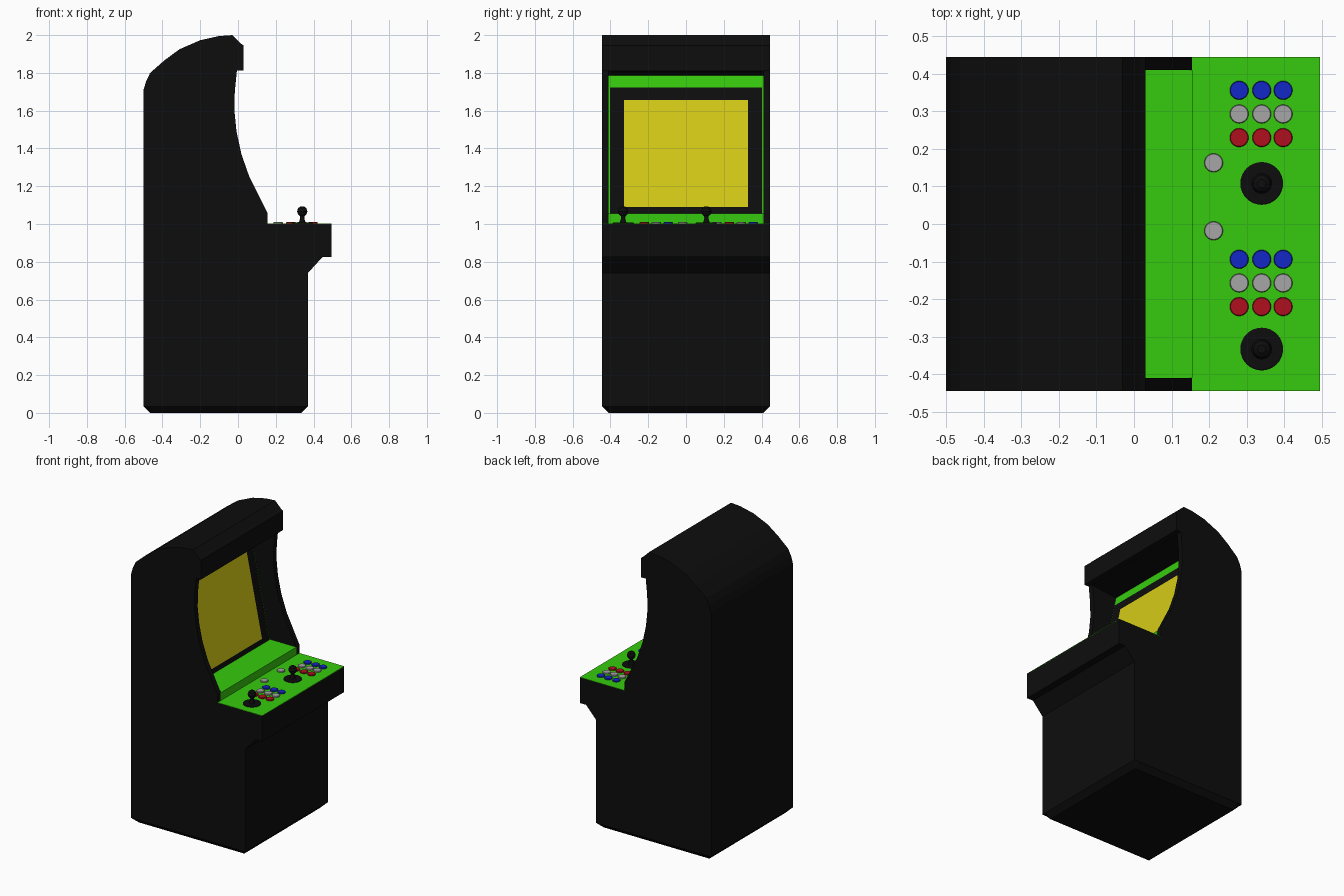
import bpy, bmesh
from mathutils import Vector

if "Cube" in bpy.data.objects:
    bpy.data.objects.remove(bpy.data.objects["Cube"])


def material(name, rgb):
    m = bpy.data.materials.new(name)
    m.diffuse_color = (*rgb, 1)
    m.use_nodes = True
    m.node_tree.nodes["Principled BSDF"].inputs["Base Color"].default_value = m.diffuse_color
    return m


BLACK = material("black", (0.004, 0.004, 0.004))
GREEN = material("green", (0.037, 0.59, 0.004))
YELLOW = material("yellow", (0.66, 0.59, 0.008))
BLUE = material("blue", (0.007, 0.02, 0.58))
RED = material("red", (0.43, 0.005, 0.013))
SILVER = material("silver", (0.38, 0.38, 0.38))


def finish(bm, name, mat):
    bmesh.ops.recalc_face_normals(bm, faces=bm.faces)
    me = bpy.data.meshes.new(name)
    bm.to_mesh(me)
    bm.free()
    me.materials.append(mat)
    ob = bpy.data.objects.new(name, me)
    bpy.context.collection.objects.link(ob)
    return ob


def prism(name, profile, half, mat, chamfer=0):
    """Extrude an (x, z) profile across y; optionally chamfer the bottom side edges."""
    bm = bmesh.new()
    sections = [(-half, chamfer), (half, chamfer)]
    if chamfer:
        sections = [(-half, chamfer), (chamfer - half, 0), (half - chamfer, 0), (half, chamfer)]
    rings = [[bm.verts.new((x, y, max(z, low))) for x, z in profile] for y, low in sections]
    n = len(profile)
    for a, b in zip(rings, rings[1:]):
        for i in range(n):
            j = (i + 1) % n
            bm.faces.new((a[i], a[j], b[j], b[i]))
    bm.faces.new(rings[0])
    bm.faces.new(rings[-1])
    return finish(bm, name, mat)


def lathe(name, x, y, rings, mat, sides=24, smooth=False):
    """Round part standing on the control panel from (radius, z) rings."""
    bm = bmesh.new()
    loops = []
    for r, z in rings:
        c = bmesh.ops.create_circle(bm, segments=sides, radius=r)["verts"]
        for v in c:
            v.co += Vector((x, y, z))
        loops.append(c)
    for a, b in zip(loops, loops[1:]):
        for i in range(sides):
            j = (i + 1) % sides
            bm.faces.new((a[i], a[j], b[j], b[i]))
    bm.faces.new(loops[0])
    bm.faces.new(loops[-1])
    ob = finish(bm, name, mat)
    if smooth:
        bpy.ops.object.select_all(action='DESELECT')
        ob.select_set(True)
        bpy.context.view_layer.objects.active = ob
        bpy.ops.object.shade_smooth_by_angle()
    return ob


# Cabinet body with the full side outline
outline = [(-0.465, 0), (0.335, 0), (0.37, 0.035), (0.37, 0.74), (0.447, 0.825), (0.495, 0.825),
           (0.495, 1.0), (0.155, 1.0), (0.155, 1.06), (0.06, 1.25), (0.018, 1.37), (-0.008, 1.49),
           (-0.019, 1.6), (-0.017, 1.7), (-0.006, 1.812), (0.03, 1.812), (0.03, 1.945),
           (0.015, 1.955), (-0.03, 2.0), (-0.1, 1.995), (-0.2, 1.973), (-0.31, 1.925),
           (-0.39, 1.866), (-0.465, 1.80), (-0.487, 1.755), (-0.5, 1.71), (-0.5, 0.035)]
body = prism("cabinet_body", outline, 0.445, BLACK, chamfer=0.035)

# Screen recess between the side panels
cutter = prism("recess_cutter", [(-0.05, 1.05), (0.6, 1.05), (0.6, 1.70), (0.08, 1.808),
                                 (-0.006, 1.808), (-0.2, 1.785)], 0.41, BLACK)
cutter.hide_render = True
mod = body.modifiers.new("recess", 'BOOLEAN')
mod.operation = 'DIFFERENCE'
mod.solver = 'EXACT'
mod.object = cutter
bpy.context.view_layer.objects.active = body
bpy.ops.object.modifier_apply(modifier=mod.name)
bpy.data.objects.remove(cutter)

# Green control panel surface and the ledge behind it
prism("control_panel_top", [(0.155, 0.998), (0.495, 0.998), (0.495, 1.002), (0.155, 1.002)], 0.445, GREEN)
prism("screen_ledge", [(-0.06, 1.0), (0.156, 1.0), (0.156, 1.056), (-0.06, 1.056)], 0.41, GREEN)


# Leaning layers: back panel, bezel and screen
def leaning(name, z0, z1, half, d0, d1, mat):
    def at(z, d):
        return (-0.05 - (z - 1.055) * 0.2055 + d, z)
    prism(name, [at(z0, d0), at(z0, d1), at(z1, d1), at(z1, d0)], half, mat)


leaning("screen_back_panel", 1.055, 1.786, 0.41, -0.004, 0.003, GREEN)
leaning("screen_bezel", 1.055, 1.722, 0.402, 0.0, 0.007, BLACK)
leaning("screen", 1.09, 1.656, 0.328, 0.004, 0.010, YELLOW)

# Controls for both players
for player, stick_y, red_y in (("left", -0.333, -0.22), ("right", 0.108, 0.23)):
    lathe(f"joystick_base_{player}", 0.34, stick_y, [(0.057, 1.0), (0.057, 1.005), (0.054, 1.007)], BLACK, 32)
    lathe(f"joystick_{player}", 0.34, stick_y,
          [(0.018, 1.005), (0.011, 1.03), (0.012, 1.042), (0.022, 1.05), (0.0275, 1.066),
           (0.022, 1.084), (0.011, 1.092)], BLACK, smooth=True)
    for row, mat in enumerate((RED, SILVER, BLUE)):
        for col, x in enumerate((0.28, 0.34, 0.397)):
            lathe(f"button_{player}_{row}_{col}", x, red_y + row * 0.063,
                  [(0.025, 1.0), (0.025, 1.008), (0.023, 1.010)], mat)
for i, y in enumerate((-0.018, 0.163)):
    lathe(f"start_button_{i}", 0.212, y, [(0.025, 1.0), (0.025, 1.008), (0.023, 1.010)], SILVER)
